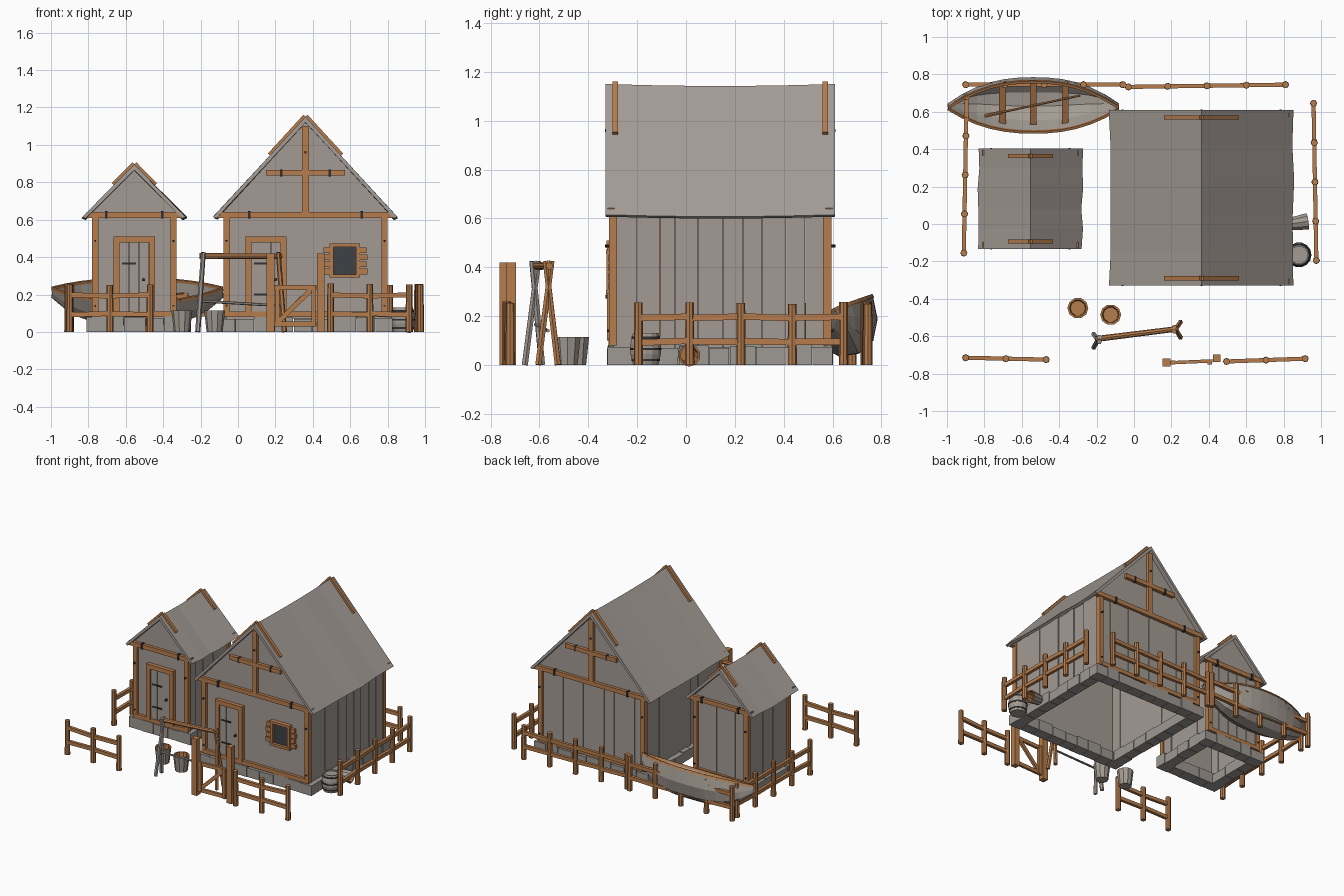
import bpy, bmesh, math, random
from mathutils import Matrix, Vector

if "Cube" in bpy.data.objects:
    bpy.data.objects.remove(bpy.data.objects["Cube"])
random.seed(4)

def mat(name, r, g, b):
    m = bpy.data.materials.new(name)
    m.diffuse_color = (r, g, b, 1)
    m.use_nodes = True
    m.node_tree.nodes["Principled BSDF"].inputs["Base Color"].default_value = m.diffuse_color
    return m
GREY = mat("weathered grey wood", .37, .33, .295)
ROOF = mat("grey roof boards", .38, .34, .31)
STONE = mat("foundation stone", .34, .315, .29)
BROWN = mat("brown timber", .47, .205, .075)
GLASS = mat("dark window", .05, .052, .058)
IRON = mat("black iron", .03, .03, .033)

def finish(bm, name, m):
    bmesh.ops.recalc_face_normals(bm, faces=bm.faces)
    me = bpy.data.meshes.new(name)
    bm.to_mesh(me)
    bm.free()
    me.materials.append(m)
    o = bpy.data.objects.new(name, me)
    bpy.context.collection.objects.link(o)
    return o

def box(bm, x0, x1, y0, y1, z0, z1):
    bmesh.ops.create_cube(bm, size=1, matrix=Matrix.Translation(((x0+x1)/2, (y0+y1)/2, (z0+z1)/2))
                          @ Matrix.Diagonal((x1-x0, y1-y0, z1-z0, 1)))

def along(p, q):
    p, q = Vector(p), Vector(q)
    return Matrix.Translation((p+q)/2) @ (q-p).to_track_quat('Z', 'Y').to_matrix().to_4x4(), (q-p).length

def rod(bm, p, q, r, n=6):
    m, l = along(p, q)
    bmesh.ops.create_cone(bm, cap_ends=True, segments=n, radius1=r, radius2=r*.92, depth=l, matrix=m)

def bar(bm, p, q, w, d):
    m, l = along(p, q)
    bmesh.ops.create_cube(bm, size=1, matrix=m @ Matrix.Diagonal((w, d, l, 1)))

def lathe(name, profile, m, M, n=12):
    bm = bmesh.new()
    vs = [bm.verts.new((r, 0, z)) for r, z in profile]
    es = [bm.edges.new(e) for e in zip(vs, vs[1:])]
    bmesh.ops.spin(bm, geom=vs+es, cent=(0, 0, 0), axis=(0, 0, 1), angle=2*math.pi, steps=n)
    bmesh.ops.remove_doubles(bm, verts=bm.verts, dist=.0005)
    bmesh.ops.transform(bm, matrix=M, verts=bm.verts)
    return finish(bm, name, m)

def split(a, b, w):
    n = max(1, round((b-a)/w))
    e = [a] + [a+(b-a)*(i+random.uniform(-.15, .15))/n for i in range(1, n)] + [b]
    return list(zip(e, e[1:]))

def extrude_y(bm, sections):
    rings = [[bm.verts.new(p) for p in s] for s in sections]
    n = len(rings[0])
    for a, b in zip(rings, rings[1:]):
        for i in range(n):
            bm.faces.new((a[i], a[(i+1) % n], b[(i+1) % n], b[i]))
    bm.faces.new(rings[0])
    bm.faces.new(rings[-1])

def house(tag, x0, x1, y0, y1, zr, door, big):
    xm, hw = (x0+x1)/2, (x1-x0)/2+.052
    ze, wt = .615, .62
    slope = (zr-ze)/hw
    # foundation ring of stones
    bm = bmesh.new()
    X0, X1, Y0, Y1, d = x0-.03, x1+.03, y0-.012, y1+.012, .085
    h = lambda: random.uniform(.066, .084)
    for a, b in split(X0, X1, .11):
        box(bm, a, b-.003, Y0+random.uniform(0, .006), Y0+d, 0, h())
        box(bm, a, b-.003, Y1-d, Y1-random.uniform(0, .006), 0, h())
    for a, b in split(Y0+d, Y1-d, .11):
        box(bm, X0+random.uniform(0, .01), X0+d, a, b-.003, 0, h())
        box(bm, X1-d, X1-random.uniform(0, .01), a, b-.003, 0, h())
    finish(bm, tag+"_foundation", STONE)
    # plank walls, plain front panel and gables
    bm = bmesh.new()
    j = lambda: random.uniform(.008, .016)
    for a, b in split(y0+.02, y1-.02, .09):
        box(bm, x0+j(), x0+.03, a, b-.002, .07, wt+.02)
        box(bm, x1-.03, x1-j(), a, b-.002, .07, wt+.02)
    for a, b in split(x0+.02, x1-.02, .08):
        box(bm, a, b-.002, y1-.03, y1-j(), .07, wt)
    box(bm, x0+.015, x1-.015, y0+.015, y0+.03, .07, wt)
    for y in (y0+.012, y1-.03):
        e = zr-slope*(hw-.052)-.03
        pts = [(x0, .61), (x0, e), (xm, zr-.03), (x1, e), (x1, .61)]
        extrude_y(bm, [[(x, yy, z) for x, z in pts] for yy in (y, y+.018)])
    finish(bm, tag+"_walls", GREY)
    # sagging roof
    bm = bmesh.new()
    secs = []
    for i in range(6):
        t = i/5
        s = -.008*math.sin(math.pi*t)
        y = y0-.018+(y1-y0+.036)*t
        l, r = (hw+random.uniform(-.006, .006) for _ in range(2))
        secs.append([(xm-l, y, ze+s), (xm, y, zr+s), (xm+r, y, ze+s),
                     (xm+r-.018, y, ze+s-.008), (xm, y, zr+s-.03), (xm-l+.018, y, ze+s-.008)])
    extrude_y(bm, secs)
    finish(bm, tag+"_roof", ROOF)
    # timber frame: posts, beams, ridge caps
    bm, ir = bmesh.new(), bmesh.new()
    for x in (x0, x1-.034):
        for y in (y0-.004, y1-.03):
            box(bm, x, x+.034, y, y+.034, .08, wt)
    for y, s in ((y0, -1), (y1, 1)):
        ya, yb = sorted((y+s*.01, y-s*.02))
        box(bm, x0-.03, x1+.03, ya, yb, .61, .642)
        box(bm, x0+.02, x1-.02, ya+.004, yb-.004, .08, .11)
        if big:
            box(bm, xm-.018, xm+.018, ya, yb, .642, zr-.05)
            box(bm, xm-.21, xm+.21, ya-.002, yb+.002, .835, .866)
            for dx in (-.13, .13):
                box(ir, xm+dx-.006, xm+dx+.006, ya-.004, yb+.004, .832, .869)
        cx, yc = (.19 if big else .11), y-s*.022
        for k in (-1, 1):
            bar(bm, (xm, yc, zr+.001), (xm+k*cx, yc, zr+.001-cx*slope), .022, .03)
            xb = xm+k*(.30 if big else .15)
            box(ir, xb-.007, xb+.007, ya-.006, yb+.006, .606, .647)
            xp = xm+k*((x1-x0)/2-.017)
            rod(ir, (xp, y, .487), (xp, y+s*.02, .487), .006)
            rod(ir, (xp, y, .14), (xp, y+s*.012, .14), .006)
        if big:
            rod(ir, (xm, y, .96), (xm, y+s*.02, .96), .006)
    # door frame, planks and ironwork
    box(bm, door-.11, door-.078, y0-.012, y0+.02, .1, .48)
    box(bm, door+.078, door+.11, y0-.012, y0+.02, .1, .48)
    box(bm, door-.11, door+.11, y0-.014, y0+.02, .478, .51)
    dr = bmesh.new()
    for i, dy in enumerate((0, .004, .001)):
        box(dr, door-.078+i*.052, door-.028+i*.052, y0-.002+dy, y0+.02, .11, .478)
    finish(dr, tag+"_door", GREY)
    for z in (.365, .2):
        box(ir, door-.065, door+.01, y0-.006, y0, z-.005, z+.005)
    rod(ir, (door+.05, y0, .28), (door+.05, y0-.018, .28), .009)
    finish(bm, tag+"_timber_frame", BROWN)
    finish(ir, tag+"_ironwork", IRON)

house("large_house", -.078, .80, -.312, .592, 1.15, .15, True)
house("small_house", -.78, -.328, -.115, .385, .895, -.555, False)

# window with side slats
bm = bmesh.new()
for x in (.49, .632):
    box(bm, x, x+.02, -.326, -.29, .29, .472)
for z in (.29, .454):
    box(bm, .49, .652, -.328, -.29, z, z+.018)
for i in range(4):
    z = .308+i*.038
    box(bm, .45+.006*(i % 2), .49, -.318, -.292, z, z+.03)
    box(bm, .652, .692-.006*(i % 2), -.318, -.292, z, z+.03)
finish(bm, "window_frame", BROWN)
bm = bmesh.new()
box(bm, .51, .632, -.308, -.30, .308, .454)
finish(bm, "window_pane", GLASS)

# fences: posts on a straight run with two rails
def fence(name, p, q, n):
    bm = bmesh.new()
    p, q = Vector(p+(0,)), Vector(q+(0,))
    pts = [p.lerp(q, i/(n-1)) for i in range(n)]
    for a in pts:
        rod(bm, a, a+Vector((0, 0, .255+random.uniform(-.006, .006))), .019, 8)
    for a, b in zip(pts, pts[1:]):
        for z in (.195, .095):
            d = random.uniform(-.004, .004)
            bar(bm, a+Vector((0, 0, z+d)), b+Vector((0, 0, z-d)), .022, .026)
    finish(bm, name, BROWN)
fence("front_left_fence", (-.90, -.715), (-.47, -.725), 3)
fence("front_right_fence", (.495, -.735), (.915, -.72), 3)
fence("left_fence", (-.895, .68), (-.91, -.155), 5)
fence("right_fence", (.96, .645), (.975, -.195), 5)
fence("back_left_fence", (-.90, .745), (-.06, .745), 5)
fence("back_right_fence", (-.03, .733), (.81, .745), 5)

# gate
bm = bmesh.new()
box(bm, .153, .195, -.763, -.72, 0, .42)
box(bm, .422, .462, -.737, -.697, 0, .42)
for z in (.238, .042):
    bar(bm, (.19, -.742, z), (.42, -.732, z), .018, .026)
bar(bm, (.21, -.742, .05), (.40, -.732, .235), .016, .026)
for x in (.21, .405):
    bar(bm, (x, -.74, .03), (x, -.74, .25), .026, .02)
finish(bm, "gate", BROWN)

# trestle rack: top bar and splayed legs
bm, g = bmesh.new(), bmesh.new()
rod(bm, (-.205, -.615, .405), (.235, -.56, .405), .016, 8)
for y0, y1 in ((-.525, -.575), (-.605, -.55)):
    rod(bm, (.248, y0, 0), (.215, y1, .425), .014)
for y0, y1 in ((-.66, -.605), (-.59, -.63)):
    rod(g, (-.215, y0, 0), (-.185, y1, .425), .014)
rod(g, (-.20, -.615, .165), (.235, -.565, .14), .008)
finish(bm, "trestle_bar", BROWN)
finish(g, "trestle_legs", GREY)

# buckets
def bucket(name, M):
    lathe(name+"_staves", [(0, .002), (.043, .002), (.043, 0), (.056, .115)], GREY, M, 10)
    lathe(name+"_inside", [(.056, .115), (.045, .115), (.04, .04), (0, .04)], BROWN, M, 10)
bucket("left_bucket", Matrix.Translation((-.30, -.45, 0)))
bucket("right_bucket", Matrix.Translation((-.125, -.485, 0)))
bucket("fallen_bucket", Matrix.Translation((.835, 0, .05)) @ Matrix.Rotation(.15, 4, 'Z')
       @ Matrix.Rotation(math.radians(97), 4, 'Y') @ Matrix.Scale(.82, 4))

# barrel with hoops
B = Matrix.Translation((.882, -.165, 0))
lathe("barrel", [(0, 0), (.053, 0), (.064, .045), (.064, .085), (.053, .13), (.046, .13), (.046, .12), (0, .12)], GREY, B, 14)
for i, (z, r) in enumerate(((.02, .06), (.065, .067), (.112, .06))):
    lathe(f"barrel_hoop_{i}", [(r-.008, z-.005), (r, z-.005), (r, z+.005), (r-.008, z+.005)], IRON, B, 14)

# leaning boat, built upright then rolled
ROLL = Matrix.Translation((-.538, .705, .05)) @ Matrix.Rotation(math.radians(25), 4, 'X')
bm, rim = bmesh.new(), bmesh.new()
rows = []
for i in range(13):
    t = -1+i/6
    w = .004+.144*(1-abs(t)**2.3)
    top, keel = .185+.015*t*t, .15*abs(t)**3.5
    hgt = top-keel
    rows.append([bm.verts.new((t*.455, s*w, keel+f*hgt)) for s, f in
                 ((-1, 1), (-.85, .5), (-.5, .12), (0, 0), (.5, .12), (.85, .5), (1, 1))])
for a, b in zip(rows, rows[1:]):
    for k in range(6):
        bm.faces.new((a[k], a[k+1], b[k+1], b[k]))
    for k in (0, 6):
        bar(rim, a[k].co, b[k].co, .014, .016)
hull = finish(bm, "boat_hull", GREY)
sol = hull.modifiers.new("thickness", 'SOLIDIFY')
sol.thickness, sol.offset = .01, 0
for x in (-.165, 0, .17):
    box(rim, x-.018, x+.018, -.125, .125, .13, .142)
rod(rim, (-.26, -.07, .15), (.25, .05, .15), .006)
bar(rim, (-.26, -.07, .15), (-.17, -.049, .15), .008, .03)
hull.matrix_world = ROLL
finish(rim, "boat_rim_seats_and_oar", BROWN).matrix_world = ROLL
